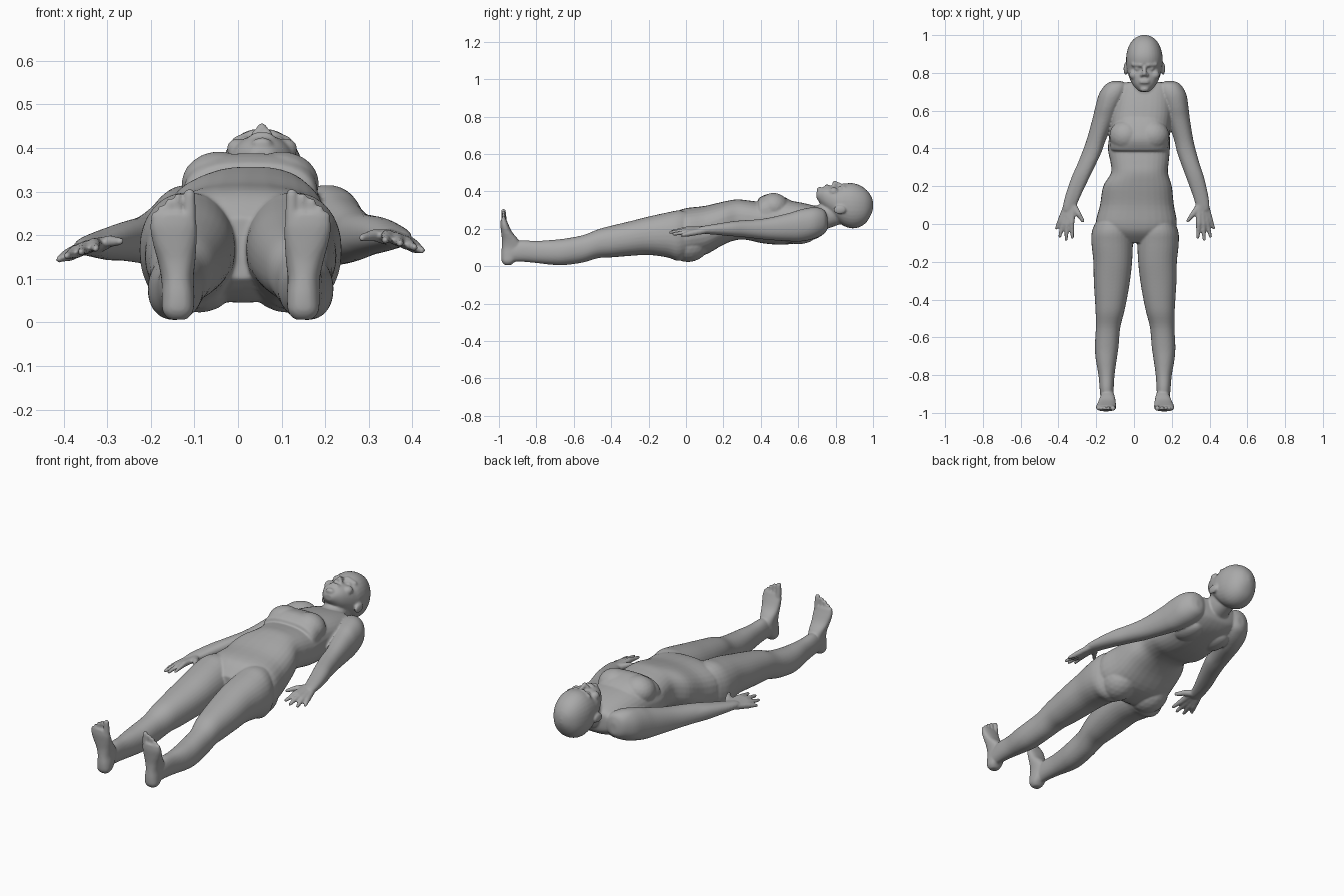
import bpy, bmesh, math
from mathutils import Vector, Matrix

cube = bpy.data.objects.get("Cube")
if cube:
    bpy.data.objects.remove(cube, do_unlink=True)

skin = bpy.data.materials.new("plain_grey")
skin.use_nodes = True
grey = (0.4, 0.4, 0.4, 1)
skin.diffuse_color = grey
skin.node_tree.nodes["Principled BSDF"].inputs["Base Color"].default_value = grey


def catmull(rows, steps=4):
    """Smoothly interpolate rows of numbers."""
    out = []
    for i in range(len(rows) - 1):
        p0, p1, p2, p3 = (rows[max(0, min(len(rows) - 1, i + k))] for k in (-1, 0, 1, 2))
        for s in range(steps):
            t = s / steps
            out.append([0.5 * (2 * b + (c - a) * t + (2 * a - 5 * b + 4 * c - d) * t * t
                               + (3 * b - a - 3 * c + d) * t ** 3)
                        for a, b, c, d in zip(p0, p1, p2, p3)])
    return out + [list(rows[-1])]


def loft(bm, rows, power=2.2, upright=False, segs=32):
    """Rows are (station, x min, x max, low, high); stations run along y, or z if upright."""
    rings = []
    for st, x0, x1, lo, hi in catmull(rows):
        ring = []
        for k in range(segs):
            a = 2 * math.pi * k / segs
            c, s = math.cos(a), math.sin(a)
            x = (x0 + x1) / 2 + (x1 - x0) / 2 * math.copysign(abs(c) ** (2 / power), c)
            w = (lo + hi) / 2 + (hi - lo) / 2 * math.copysign(abs(s) ** (2 / power), s)
            ring.append(bm.verts.new((x, w, st) if upright else (x, st, w)))
        rings.append(ring)
    for a, b in zip(rings, rings[1:]):
        for k in range(segs):
            n = (k + 1) % segs
            bm.faces.new((a[k], a[n], b[n], b[k]))
    bm.faces.new(rings[0])
    bm.faces.new(rings[-1])


def ball(bm, centre, radii):
    m = Matrix.Translation(centre) @ Matrix.Diagonal((*radii, 1))
    bmesh.ops.create_icosphere(bm, subdivisions=3, radius=1, matrix=m)


def taper(bm, points, radii):
    """Chain of rounded, tapering segments: each is a sphere pulled apart along its axis."""
    for a, b, ra, rb in zip(points, points[1:], radii, radii[1:]):
        a, b = Vector(a), Vector(b)
        turn = (b - a).to_track_quat('Z', 'Y')
        for v in bmesh.ops.create_uvsphere(bm, u_segments=16, v_segments=9, radius=1)["verts"]:
            centre, r = (b, rb) if v.co.z > 0 else (a, ra)
            v.co = centre + r * (turn @ v.co)


bm = bmesh.new()

# Left leg
loft(bm, [(.06, .04, .19, .09, .28), (-.03, .022, .232, .03, .298), (-.1, .018, .237, .047, .287),
          (-.2, .022, .227, .06, .265), (-.3, .033, .225, .055, .24), (-.4, .05, .219, .047, .216),
          (-.47, .065, .215, .043, .197), (-.55, .085, .214, .02, .166), (-.65, .094, .219, .006, .147),
          (-.72, .104, .214, .008, .14), (-.8, .115, .2, .017, .135), (-.88, .12, .193, .024, .137),
          (-.95, .124, .186, .022, .12)])

# Left foot, toes pointing up
loft(bm, [(.006, .13, .17, -.97, -.935), (.025, .115, .185, -.985, -.915), (.06, .112, .187, -.988, -.89),
          (.1, .114, .188, -.985, -.875), (.14, .11, .196, -.984, -.895), (.18, .107, .207, -.988, -.928),
          (.22, .106, .214, -.992, -.948), (.25, .112, .208, -.99, -.96)], 2.4, upright=True)
for x, base, tip, r in [(.123, .235, .294, .0155), (.149, .24, .288, .011), (.169, .235, .277, .0105),
                        (.187, .225, .262, .010), (.203, .215, .246, .010)]:
    taper(bm, [(x, -.972, base), (x, -.976, tip)], [r, r * .85])

# Left arm
loft(bm, [(.757, .17, .21, .2, .26), (.74, .135, .245, .175, .3), (.69, .13, .276, .148, .315),
          (.62, .155, .288, .133, .305), (.555, .175, .296, .133, .285), (.45, .211, .313, .14, .26),
          (.38, .228, .33, .147, .25), (.32, .249, .347, .154, .246), (.25, .275, .37, .16, .24),
          (.16, .308, .391, .168, .226), (.1, .327, .399, .173, .216), (.07, .335, .395, .178, .21)])

# Left hand: palm bones and fingers in one chain each, then the thumb
for wrist, knuckle, tip in [((.346, .1, .198), (.343, .005, .198), (.338, -.071, .188)),
                            ((.36, .1, .196), (.366, -.002, .19), (.372, -.083, .181)),
                            ((.372, .1, .193), (.387, .002, .181), (.405, -.066, .172)),
                            ((.38, .1, .19), (.404, .018, .174), (.422, -.022, .165))]:
    mid = Vector(knuckle).lerp(Vector(tip), .5)
    taper(bm, [wrist, knuckle, mid, tip], [.017, .0155, .0115, .0085])
taper(bm, [(.345, .095, .195), (.312, .052, .2), (.284, .016, .194)], [.019, .0145, .009])

# Mirror the limbs; the upper body leans slightly to one side
dup = bmesh.ops.duplicate(bm, geom=bm.verts[:] + bm.edges[:] + bm.faces[:])["geom"]
for v in dup:
    if isinstance(v, bmesh.types.BMVert):
        x, y, z = v.co
        drop = .02 * max(0, min(1, (x - .24) / .1))
        v.co = (.012 + .115 * max(y, 0) - x, y, z - drop)

# Torso and pelvis
loft(bm, [(.755, .0, .11, .2, .28), (.74, -.07, .18, .175, .302), (.69, -.09, .195, .145, .322),
          (.6, -.11, .2, .123, .343), (.5, -.125, .19, .115, .355), (.4, -.138, .19, .124, .345),
          (.33, -.125, .184, .14, .352), (.27, -.122, .18, .14, .357), (.2, -.163, .2, .115, .345),
          (.1, -.18, .211, .06, .322), (0, -.202, .226, .045, .31), (-.05, -.16, .185, .06, .29),
          (-.1, -.08, .1, .1, .24)], 2.5)

# Chest, with a firm lower band
for side in (-1, 1):
    ball(bm, (.028 + side * .072, .468, .317), (.086, .082, .075))
loft(bm, [(.385, -.1, .155, .2, .352), (.395, -.125, .18, .18, .368), (.45, -.122, .182, .18, .388),
          (.52, -.1, .165, .18, .372), (.58, -.07, .14, .2, .34)], 2.8)

# Buttocks and shoulder blades
for side in (-1, 1):
    ball(bm, (.012 + side * .1, .01, .125), (.098, .115, .103))
    ball(bm, (.045 + side * .085, .6, .16), (.06, .09, .042))

# Neck
loft(bm, [(.65, -.05, .15, .18, .315), (.7, -.02, .125, .18, .325), (.74, -.012, .118, .195, .338),
          (.79, -.01, .118, .212, .37), (.84, 0, .11, .23, .38)])

# Head
loft(bm, [(.698, .035, .075, .365, .395), (.71, .018, .092, .345, .41), (.74, -.008, .118, .305, .426),
          (.78, -.027, .137, .268, .43), (.82, -.038, .148, .232, .426), (.85, -.041, .151, .212, .441),
          (.89, -.041, .151, .202, .444), (.93, -.032, .142, .21, .432), (.965, -.014, .124, .235, .408),
          (.99, .014, .096, .277, .374), (1.001, .045, .065, .31, .34)])

# Face and ears
cx = .055
taper(bm, [(cx, .835, .43), (cx, .795, .445)], [.01, .0125])
for side in (-1, 1):
    ball(bm, (cx + side * .013, .79, .434), (.01, .011, .01))
    taper(bm, [(cx + side * .018, .842, .432), (cx + side * .058, .845, .415)], [.012, .012])
    ball(bm, (cx + side * .036, .822, .415), (.016, .011, .013))
    ball(bm, (cx + side * .055, .79, .398), (.026, .026, .024))
    ball(bm, (cx + side * .099, .822, .302), (.011, .034, .024))
for y in (.749, .759):
    ball(bm, (cx, y, .428), (.028, .007, .009))
ball(bm, (cx, .715, .41), (.024, .016, .014))

bmesh.ops.recalc_face_normals(bm, faces=bm.faces[:])
mesh = bpy.data.meshes.new("body")
bm.to_mesh(mesh)
bm.free()
mesh.materials.append(skin)
body = bpy.data.objects.new("body", mesh)
bpy.context.collection.objects.link(body)

# Fuse every part into one soft skin
fuse = body.modifiers.new("fuse", 'REMESH')
fuse.mode = 'VOXEL'
fuse.voxel_size = .0055
fuse.use_smooth_shade = True
soften = body.modifiers.new("soften", 'SMOOTH')
soften.factor = .5
soften.iterations = 5
